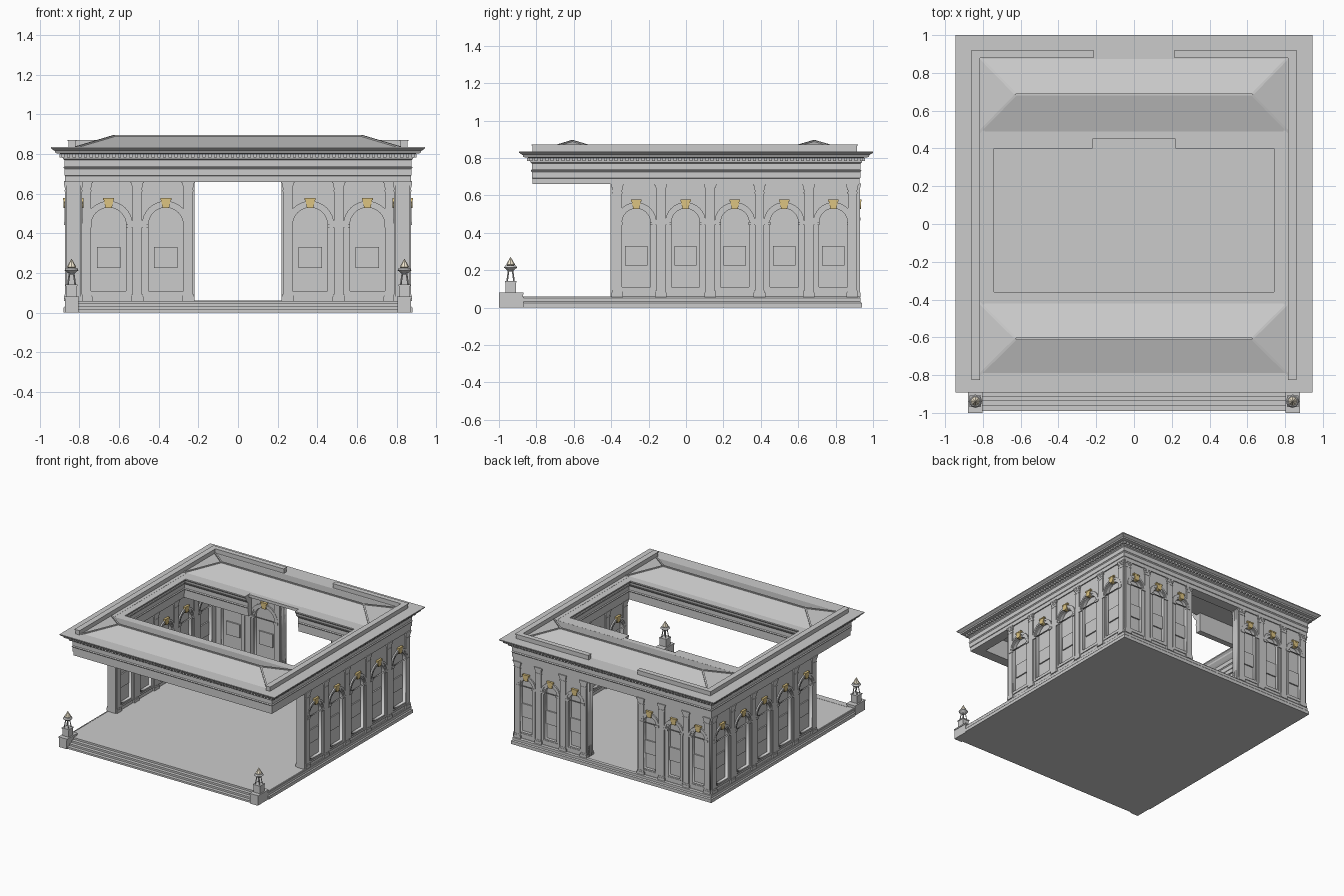
import bpy, bmesh
from math import pi, cos, sin
from mathutils import Vector, Matrix

if "Cube" in bpy.data.objects:
    bpy.data.objects.remove(bpy.data.objects["Cube"])

UP = Vector((0, 0, 1))

def colour(name, rgb):
    m = bpy.data.materials.new(name)
    m.diffuse_color = (*rgb, 1)
    m.use_nodes = True
    m.node_tree.nodes["Principled BSDF"].inputs["Base Color"].default_value = m.diffuse_color
    return m

GOLD = colour("gold", (0.72, 0.55, 0.22))
CREAM = colour("cream", (0.9, 0.82, 0.65))

def to_mesh(name, bm, mat=None):
    bmesh.ops.recalc_face_normals(bm, faces=bm.faces)
    me = bpy.data.meshes.new(name)
    bm.to_mesh(me)
    bm.free()
    if mat:
        me.materials.append(mat)
    return me

def place(name, me, matrix=None):
    o = bpy.data.objects.new(name, me)
    bpy.context.collection.objects.link(o)
    if matrix:
        o.matrix_world = matrix
    return o

def box(bm, x0, x1, y0, y1, z0, z1):
    c = Vector(((x0 + x1) / 2, (y0 + y1) / 2, (z0 + z1) / 2))
    bmesh.ops.create_cube(bm, size=1, matrix=Matrix.Translation(c) @ Matrix.Diagonal((x1 - x0, y1 - y0, z1 - z0, 1)))

def boxes(name, items):
    bm = bmesh.new()
    for b in items:
        box(bm, *b)
    return place(name, to_mesh(name, bm))

def stick(bm, p, q, t):
    p, q = Vector(p), Vector(q)
    d = q - p
    m = Matrix.Translation((p + q) / 2) @ d.to_track_quat('Z', 'Y').to_matrix().to_4x4()
    bmesh.ops.create_cube(bm, size=1, matrix=m @ Matrix.Diagonal((t, t, d.length, 1)))

def sweep(name, path, profile, closed):
    """Moulding: profile of (offset to the right of path, z) with mitred corners."""
    bm, n, rows = bmesh.new(), len(path), []
    P = [Vector(p) for p in path]
    for i, p in enumerate(P):
        dirs = []
        if closed or i > 0:
            dirs.append((p - P[i - 1]).normalized())
        if closed or i < n - 1:
            dirs.append((P[(i + 1) % n] - p).normalized())
        norms = [Vector((d.y, -d.x)) for d in dirs]
        m = sum(norms, Vector((0, 0))).normalized()
        m /= m.dot(norms[0])
        rows.append([bm.verts.new((*(p + m * d), z)) for d, z in profile])
    k = len(profile)
    for i in range(n if closed else n - 1):
        a, b = rows[i], rows[(i + 1) % n]
        for j in range(k):
            bm.faces.new((a[j], b[j], b[(j + 1) % k], a[(j + 1) % k]))
    if not closed:
        bm.faces.new(rows[0])
        bm.faces.new(rows[-1])
    return place(name, to_mesh(name, bm))

# ---- floor, plinth moulding, steps ----
boxes("floor", [(-.87, .87, -.875, .925, 0, .058)])
sweep("plinth_moulding", [(-.86, -.87), (-.86, .92), (.86, .92), (.86, -.87)][::-1],
      [(0, 0), (.02, 0), (.02, .025), (.013, .032), (.013, .052), (.006, .06), (0, .06)], False)
boxes("front_steps", [(-.82, .82, -.99 + .026 * i, -.86, .015 * i, .015 * (i + 1) - .0005) for i in range(4)])

# ---- wall bays ----
def arch(hw, z0, spring, seg=16):
    return [(-hw, z0), (hw, z0)] + [(hw * cos(pi * i / seg), spring + hw * sin(pi * i / seg)) for i in range(seg + 1)]

def plate(bm, loops, d0, d1):
    """Flat shape with holes, spanning depth d0..d1 along local z."""
    cu = bpy.data.curves.new("tmp", 'CURVE')
    cu.dimensions, cu.fill_mode, cu.extrude = '2D', 'BOTH', (d1 - d0) / 2
    for l in loops:
        s = cu.splines.new('POLY')
        s.points.add(len(l) - 1)
        for pt, (x, y) in zip(s.points, l):
            pt.co = (x, y, 0, 1)
        s.use_cyclic_u = True
    ob = bpy.data.objects.new("tmp", cu)
    bpy.context.collection.objects.link(ob)
    me = bpy.data.meshes.new_from_object(ob.evaluated_get(bpy.context.evaluated_depsgraph_get()))
    me.transform(Matrix.Translation((0, 0, (d0 + d1) / 2)))
    bm.from_mesh(me)
    bpy.data.objects.remove(ob)
    bpy.data.meshes.remove(me)

def bay_mesh(w):
    bm, hw = bmesh.new(), w / 2 - .056
    sp, o = .53 - hw, w / 2
    rect = [(-o, .055), (o, .055), (o, .665), (-o, .665)]
    plate(bm, [rect, arch(hw, .11, sp)], -.022, 0)                              # wall face with niche
    plate(bm, [arch(hw + .026, .085, sp), arch(hw + .010, .10, sp)], -.002, .006)  # frame
    plate(bm, [arch(hw + .012, .098, sp), arch(hw, .11, sp)], -.01, .003)
    ring = lambda r: arch(r, sp, sp)
    plate(bm, [ring(hw + .033), ring(hw + .018)], -.002, .011)                  # archivolt
    for s in (-1, 1):                                                           # imposts
        box(bm, s * (hw + .016) - .018, s * (hw + .016) + .018, sp - .012, sp + .004, -.002, .013)
    box(bm, -.06, .06, .225, .33, -.023, -.012)                                 # plaque
    return to_mesh("bay", bm)

def keystone_mesh():
    bm = bmesh.new()
    plate(bm, [[(-.016, .528), (.016, .528), (.025, .57), (-.025, .57)]], -.01, .016)
    box(bm, -.028, .028, .568, .578, -.005, .018)
    return to_mesh("keystone", bm, GOLD)

def pilaster_mesh():
    bm = bmesh.new()
    for hw, z0, z1, d in ((.031, .058, .08, .013), (.028, .08, .092, .011), (.024, .092, .63, .009),
                          (.027, .61, .618, .011), (.027, .63, .642, .011), (.03, .642, .653, .013), (.034, .653, .664, .015)):
        box(bm, -hw, hw, z0, z1, -.01, d)
    return to_mesh("pilaster", bm)

KEY, PIL = keystone_mesh(), pilaster_mesh()

def wall_face(name, normal, start, end, dist, count):
    """Row of bays along one wall face; start/end are world coordinates along the wall."""
    n = Vector(normal)
    u = UP.cross(n)
    axis = Vector((abs(u.x), abs(u.y), 0))
    w = (end - start) / count
    bay = bay_mesh(w)
    base = Vector((abs(n.x), abs(n.y), 0)) * dist
    def mat(t):
        m = Matrix((u, UP, n)).transposed().to_4x4()
        m.translation = base + axis * t
        return m
    for i in range(count):
        place(name + "_bay", bay, mat(start + w * (i + .5)))
        place(name + "_keystone", KEY, mat(start + w * (i + .5)))
    for i in range(count + 1):
        t = min(max(start + w * i, start + .031), end - .031)
        place(name + "_pilaster", PIL, mat(t))

for s, side in ((1, "right"), (-1, "left")):
    wall_face(side + "_outer", (s, 0, 0), -.398, .92, s * .864, 5)
    wall_face(side + "_inner", (-s, 0, 0), -.398, .856, s * .797, 5)
    a, b = sorted((s * .22, s * .864))
    wall_face(side + "_rear_outer", (0, 1, 0), a, b, .92, 3)
    a, b = sorted((s * .22, s * .797))
    wall_face(side + "_rear_inner", (0, -1, 0), a, b, .856, 2)
    # wall cores and exposed wall ends
    a, b, c, d = s * .82, s * .842, s * .795, s * .866
    e, f = s * .22, s * .228
    boxes(side + "_wall_core", [(*sorted((a, b)), -.395, .90, .055, .665), (*sorted((c, d)), -.403, -.39, .055, .665),
                                (*sorted((e, b)), .879, .898, .055, .665), (*sorted((e, f)), .857, .919, .055, .665)])

# ---- entablature ----
sweep("outer_entablature", [(-.872, -.82), (.872, -.82), (.872, .928), (-.872, .928)],
      [(-.08, .66), (0, .66), (0, .69), (.004, .692), (.004, .725), (.01, .732), (.004, .738), (.004, .77), (.012, .776), (.016, .80),
       (.05, .805), (.052, .815), (.066, .824), (.072, .828), (.072, .835), (-.08, .835)], True)
dent = []
for i in range(-31, 32):
    x = i * .0285
    dent += [(x - .008, x + .008, -.85, -.83, .783, .80), (x - .008, x + .008, .938, .958, .783, .80)]
    y = .054 + x
    for s in (-1, 1):
        dent.append((*sorted((s * .882, s * .902)), y - .008, y + .008, .783, .80))
boxes("dentils", dent)
# inner moulding around the open court, broken at the rear doorway
sweep("inner_entablature", [(-.22, .445), (-.785, .445), (-.785, -.405), (.785, -.405), (.785, .445), (.22, .445)],
      [(d * -1, z) for d, z in ((-.045, .66), (0, .66), (0, .69), (.004, .692), (.004, .725), (.01, .732), (.004, .738),
       (.004, .77), (.014, .78), (.03, .80), (.032, .812), (.044, .825), (.044, .834), (-.045, .834))], False)

# ---- roof deck, parapets, hipped roofs ----
boxes("roof_deck", [(-.86, .86, -.81, -.41, .81, .833), (-.86, .86, .45, .92, .81, .833),
                    (-.86, -.79, -.42, .46, .81, .833), (.79, .86, -.42, .46, .81, .833)])
par = []
for s in (-1, 1):
    par += [(*sorted((s * .82, s * .855)), -.82, .915, .83, .866), (*sorted((s * .815, s * .86)), -.825, .92, .866, .872),
            (*sorted((s * .215, s * .82)), .885, .915, .83, .866), (*sorted((s * .215, s * .82)), .88, .92, .866, .872)]
boxes("parapet", par)

def hip_roof(name, y0, y1):
    x, r, zb, zt, ym = .82, .625, .832, .89, (y0 + y1) / 2
    base = [(-x, y0, zb), (x, y0, zb), (x, y1, zb), (-x, y1, zb)]
    top = [(-r, ym, zt), (r, ym, zt)]
    bm = bmesh.new()
    v = [bm.verts.new(p) for p in base + top]
    for f in ((0, 1, 5, 4), (1, 2, 5), (2, 3, 4, 5), (3, 0, 4), (3, 2, 1, 0)):
        bm.faces.new([v[i] for i in f])
    place(name, to_mesh(name, bm))
    bm = bmesh.new()
    for i, j in ((0, 4), (3, 4), (1, 5), (2, 5), (4, 5)):
        stick(bm, (base + top)[i], (base + top)[j], .012)
    place(name + "_caps", to_mesh(name + "_caps", bm))

hip_roof("front_hip_roof", -.80, -.415)
hip_roof("rear_hip_roof", .485, .885)

# ---- lamp pedestals ----
for s in (-1, 1):
    cx, cy = s * .84, -.938
    boxes("lamp_pedestal", [(cx - .034, cx + .034, -1, -.872, 0, .072), (cx - .038, cx + .038, -1, -.868, .07, .08),
                            (cx - .028, cx + .028, cy - .028, cy + .028, .08, .134), (cx - .031, cx + .031, cy - .031, cy + .031, .134, .142)])
    bm = bmesh.new()
    for a in range(4):
        c, d = cos(pi / 4 + a * pi / 2), sin(pi / 4 + a * pi / 2)
        stick(bm, (cx + c * .026, cy + d * .026, .14), (cx + c * .014, cy + d * .014, .205), .006)
    for r1, r2, z0, z1 in ((.01, .035, .193, .214), (.035, .028, .214, .225)):
        bmesh.ops.create_cone(bm, cap_ends=True, segments=12, radius1=r1, radius2=r2, depth=z1 - z0,
                              matrix=Matrix.Translation((cx, cy, (z0 + z1) / 2)))
    place("lamp_brazier", to_mesh("lamp_brazier", bm))
    bm = bmesh.new()
    for r1, r2, z0, z1 in ((.014, .024, .222, .23), (.024, 0, .23, .272)):
        bmesh.ops.create_cone(bm, cap_ends=True, segments=8, radius1=r1, radius2=r2, depth=z1 - z0,
                              matrix=Matrix.Translation((cx, cy, (z0 + z1) / 2)))
    place("lamp_flame", to_mesh("lamp_flame", bm, CREAM))
